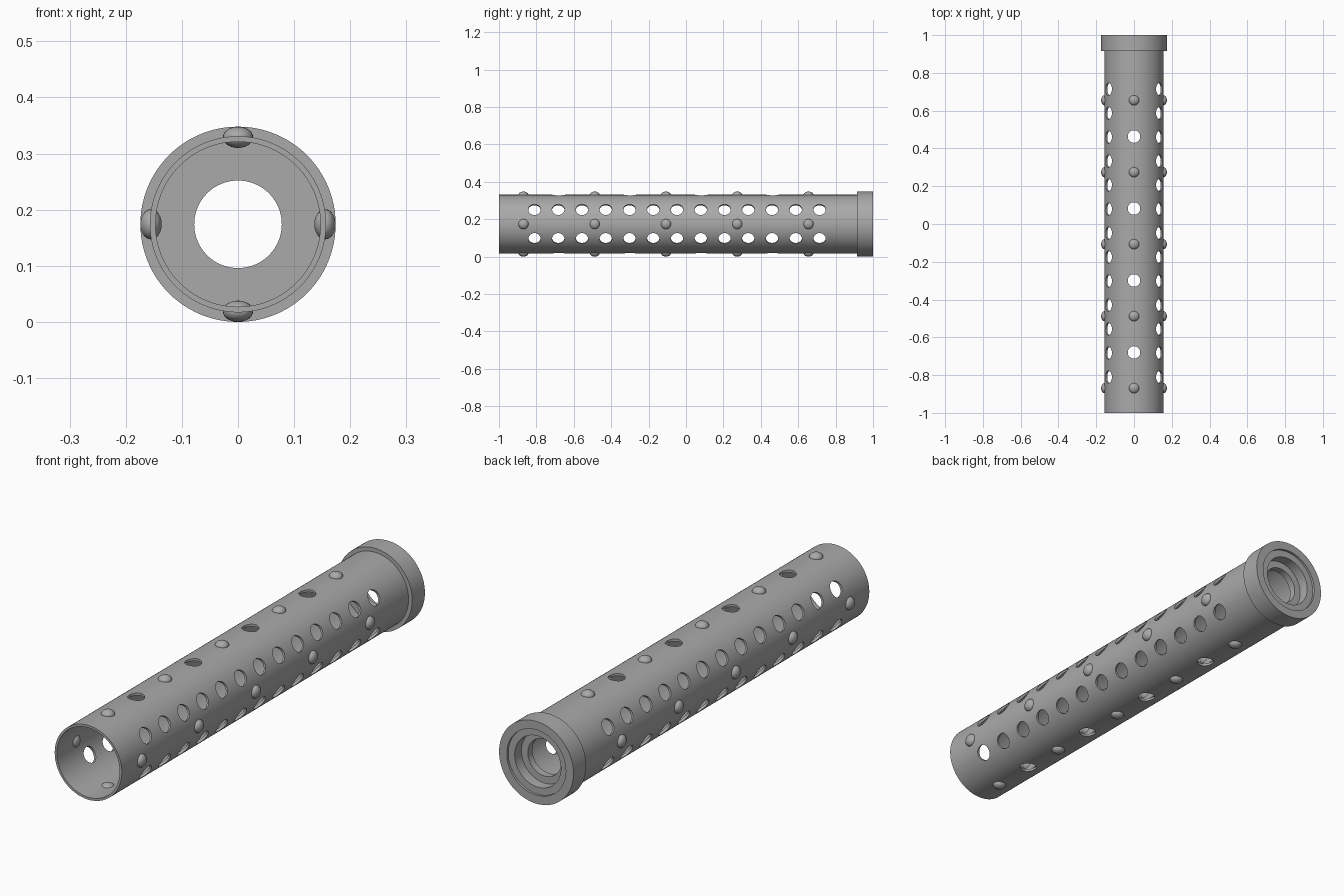
import bpy, bmesh, math
from mathutils import Matrix, Vector

if "Cube" in bpy.data.objects:
    bpy.data.objects.remove(bpy.data.objects["Cube"])

AXIS_Z = 0.174
TUBE_R = 0.157
HOLE_R = 0.033

metal = bpy.data.materials.new("grey_metal")
metal.use_nodes = True
grey = (0.4, 0.4, 0.4, 1)
metal.diffuse_color = grey
metal.node_tree.nodes["Principled BSDF"].inputs["Base Color"].default_value = grey


def make_object(name, bm):
    bmesh.ops.recalc_face_normals(bm, faces=bm.faces)
    mesh = bpy.data.meshes.new(name)
    bm.to_mesh(mesh)
    bm.free()
    mesh.materials.append(metal)
    obj = bpy.data.objects.new(name, mesh)
    bpy.context.collection.objects.link(obj)
    return obj


def smooth(obj):
    bpy.ops.object.select_all(action='DESELECT')
    obj.select_set(True)
    bpy.context.view_layer.objects.active = obj
    bpy.ops.object.shade_smooth_by_angle(angle=math.radians(30))


def lathe(name, profile, segments=96):
    """Spin a closed (radius, y) profile around the tube axis."""
    bm = bmesh.new()
    rings = []
    for i in range(segments):
        a = math.tau * i / segments
        rings.append([bm.verts.new((r * math.cos(a), y, AXIS_Z + r * math.sin(a)))
                      for r, y in profile])
    for i in range(segments):
        a, b = rings[i], rings[(i + 1) % segments]
        for j in range(len(profile)):
            k = (j + 1) % len(profile)
            bm.faces.new((a[j], a[k], b[k], b[j]))
    return make_object(name, bm)


def radial(y, degrees, distance=0):
    """Frame whose z points outward from the axis at the given angle from +x."""
    a = math.radians(degrees)
    out = Vector((math.cos(a), 0, math.sin(a)))
    place = Matrix.Translation(Vector((0, y, AXIS_Z)) + out * distance)
    return place @ out.to_track_quat('Z', 'Y').to_matrix().to_4x4()


# Perforated tube
tube = lathe("perforated_tube", [(TUBE_R, -1), (TUBE_R, 0.93), (0.147, 0.93), (0.147, -1)])

# Drills pass through both walls: two diagonal rows and one vertical row
bm = bmesh.new()
drills = [(-0.81 + 0.127 * i, angle) for i in range(13) for angle in (30, 150)]
drills += [(-0.68 + 0.381 * i, 90) for i in range(4)]
for y, angle in drills:
    bmesh.ops.create_cone(bm, cap_ends=True, segments=32, radius1=HOLE_R, radius2=HOLE_R,
                          depth=0.5, matrix=radial(y, angle))
drill = make_object("hole_cutters", bm)
drill.hide_render = True

cut = tube.modifiers.new("holes", 'BOOLEAN')
cut.operation = 'DIFFERENCE'
cut.solver = 'EXACT'
cut.use_self = True
cut.object = drill
bpy.context.view_layer.objects.active = tube
bpy.ops.object.modifier_apply(modifier=cut.name)
bpy.data.objects.remove(drill)
smooth(tube)

# End collar with stepped bore
collar = lathe("end_collar", [
    (0.174, 0.915), (0.174, 1), (0.138, 1), (0.138, 0.99), (0.108, 0.99),
    (0.108, 0.945), (0.078, 0.945), (0.078, 0.915)])
smooth(collar)

# Rounded studs on four sides
bm = bmesh.new()
for i in range(5):
    for angle in (0, 90, 180, 270):
        shape = radial(-0.869 + 0.381 * i, angle, TUBE_R - 0.002) @ Matrix.Diagonal((0.027, 0.027, 0.019, 1))
        bmesh.ops.create_uvsphere(bm, u_segments=24, v_segments=12, radius=1, matrix=shape)
studs = make_object("studs", bm)
smooth(studs)
